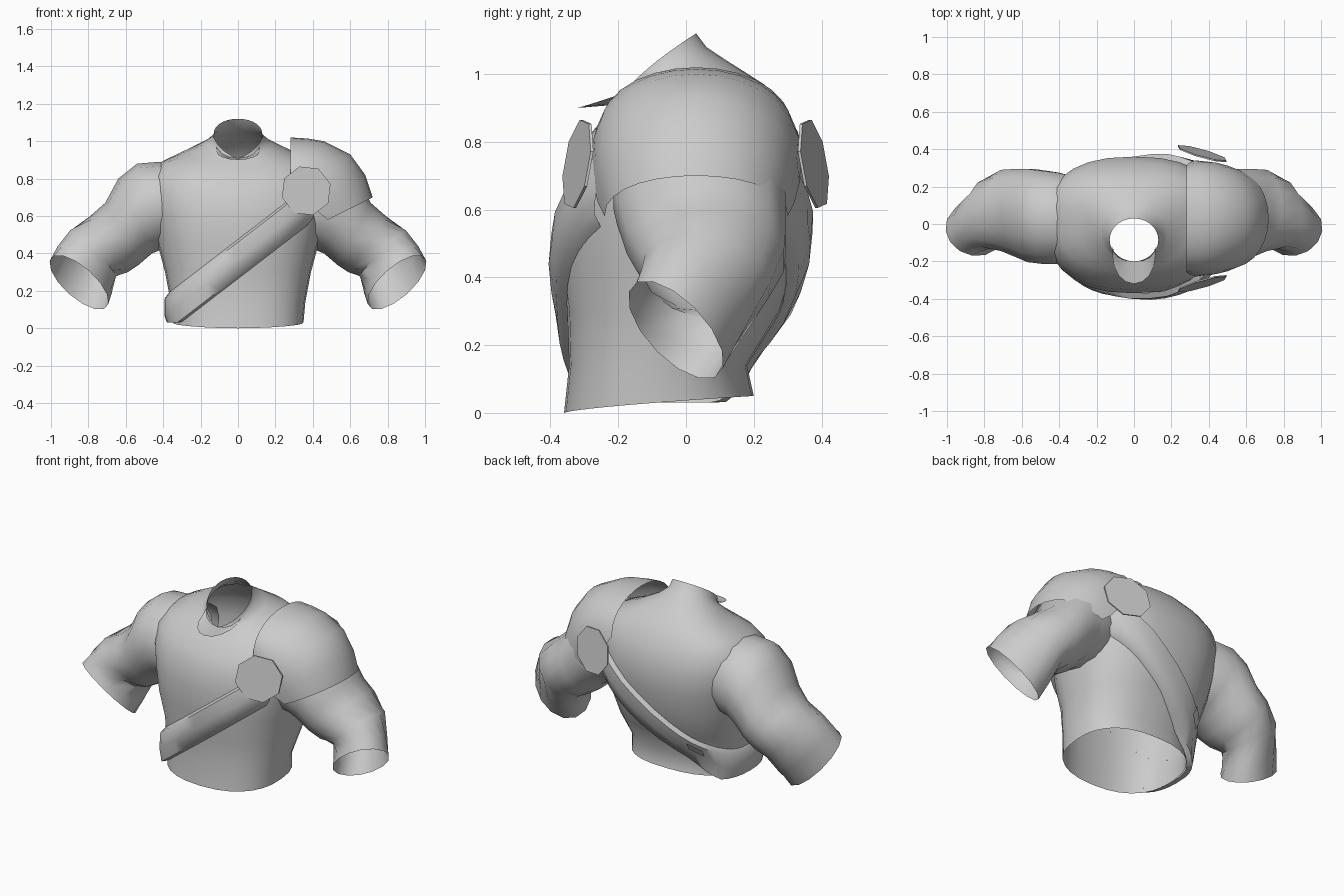
import bpy, bmesh, math
from mathutils import Vector

if "Cube" in bpy.data.objects:
    bpy.data.objects.remove(bpy.data.objects["Cube"])

mat = bpy.data.materials.new("plain_grey")
mat.diffuse_color = (0.6, 0.6, 0.6, 1)
mat.use_nodes = True
mat.node_tree.nodes["Principled BSDF"].inputs["Base Color"].default_value = mat.diffuse_color


def finish(name, bm, angle=60):
    bmesh.ops.recalc_face_normals(bm, faces=bm.faces)
    me = bpy.data.meshes.new(name)
    bm.to_mesh(me)
    bm.free()
    me.materials.append(mat)
    ob = bpy.data.objects.new(name, me)
    bpy.context.collection.objects.link(ob)
    bpy.ops.object.select_all(action='DESELECT')
    ob.select_set(True)
    bpy.context.view_layer.objects.active = ob
    bpy.ops.object.shade_smooth_by_angle(angle=math.radians(angle))
    return ob


def loft(name, rows, closed=True):
    bm = bmesh.new()
    vs = [[bm.verts.new(p) for p in r] for r in rows]
    n = len(rows[0])
    for a, b in zip(vs, vs[1:]):
        for i in range(n if closed else n - 1):
            j = (i + 1) % n
            bm.faces.new((a[i], a[j], b[j], b[i]))
    return finish(name, bm)


def power(v, e):
    return math.copysign(abs(v) ** e, v)


# Torso sections: front height, back height, half width, front y, back y
SECTIONS = [
    (0.00, 0.05, 0.35, -0.36, 0.20), (0.14, 0.14, 0.36, -0.345, 0.18),
    (0.30, 0.30, 0.39, -0.35, 0.28), (0.45, 0.45, 0.43, -0.37, 0.33),
    (0.60, 0.60, 0.46, -0.37, 0.36), (0.71, 0.72, 0.48, -0.35, 0.36),
    (0.79, 0.83, 0.47, -0.31, 0.33), (0.85, 0.91, 0.41, -0.26, 0.28),
    (0.88, 0.97, 0.30, -0.23, 0.23), (0.90, 1.04, 0.18, -0.21, 0.12),
    (0.905, 1.08, 0.135, -0.20, 0.06), (0.91, 1.12, 0.13, -0.20, 0.03)]


def section_point(sec, a, grow=0.0):
    zf, zb, hx, yf, yb = sec
    e = 0.82 if hx > 0.25 else 1.0
    s = power(math.sin(a), e)
    t = ((s + 1) / 2) ** 0.7
    return Vector(((hx + grow) * power(math.cos(a), e),
                   (yf + yb) / 2 + ((yb - yf) / 2 + grow) * s,
                   zf + (zb - zf) * t))


loft("torso", [[section_point(s, 2 * math.pi * i / 28) for i in range(28)]
               for s in SECTIONS])


# Collar tab at the throat
tab = []
for k in range(4):
    t = k / 3
    row = []
    for i in range(9):
        a = math.pi * (i / 8)
        c, s = math.cos(a), math.sin(a)
        inner = Vector((0.115 * c, -0.12 - 0.08 * s, 0.985 - 0.075 * s))
        outer = Vector((0.115 * c, -0.17 - 0.15 * s, 0.945 - 0.045 * s))
        row.append(inner.lerp(outer, t))
    tab.append(row)
loft("collar_tab", tab, closed=False)


# Arms: centre, half vector across the arm, half vector front to back
def arm_ring(top, bottom, yf, yb):
    return (((top[0] + bottom[0]) / 2, (yf + yb) / 2, (top[1] + bottom[1]) / 2),
            ((top[0] - bottom[0]) / 2, 0, (top[1] - bottom[1]) / 2),
            (0, (yb - yf) / 2, 0))


ARM = [arm_ring((0.27, 0.88), (0.34, 0.46), -0.20, 0.25),
       arm_ring((0.42, 0.89), (0.38, 0.42), -0.22, 0.28),
       arm_ring((0.54, 0.88), (0.41, 0.42), -0.22, 0.29),
       arm_ring((0.64, 0.80), (0.46, 0.40), -0.21, 0.30),
       arm_ring((0.71, 0.67), (0.53, 0.34), -0.18, 0.30),
       arm_ring((0.79, 0.60), (0.59, 0.30), -0.15, 0.295),
       ((0.775, 0.06, 0.40), (0.125, 0.02, 0.12), (-0.02, 0.19, -0.04)),
       ((0.82, 0.01, 0.31), (0.14, 0.04, 0.10), (-0.04, 0.155, -0.09)),
       ((0.85, -0.03, 0.245), (0.15, 0.055, 0.065), (-0.05, 0.13, -0.13))]

for side, name in ((1, "left_arm"), (-1, "right_arm")):
    rows = []
    for c, u, v in ARM:
        row = []
        for i in range(14):
            a = 2 * math.pi * i / 14
            p = Vector(c) + Vector(u) * math.cos(a) + Vector(v) * math.sin(a)
            row.append((side * p.x, p.y, p.z))
        rows.append(row)
    loft(name, rows)


# Sash wrapped around the torso on a slanted plane
def body_at(z, a, grow):
    for lo, hi in zip(SECTIONS, SECTIONS[1:]):
        p, q = section_point(lo, a, grow), section_point(hi, a, grow)
        if z <= q.z:
            break
    t = max(0.0, min(1.0, (z - p.z) / (q.z - p.z)))
    return p.lerp(q, t)


def sash_point(a, off, grow):
    z = 0.37
    for _ in range(12):
        p = body_at(z, a, grow)
        z = 0.5 * z + 0.5 * max(0.03, 0.37 + 0.77 * p.x + off)
    return Vector((p.x, p.y, z))


rows = []
for i in range(33):
    a = math.radians(-38 - 284 * i / 32)
    rows.append([sash_point(a, o, g) for o, g in
                 ((-0.105, 0.0), (-0.09, 0.03), (0, 0.04), (0.09, 0.03), (0.105, 0.0))])
loft("sash", rows, closed=False)

# Small strap end on the back of the sash
rows = []
for d in (114, 118, 122, 126):
    rows.append([sash_point(math.radians(d), o, 0.046) for o in (0.03, 0.08)])
loft("sash_tail", rows, closed=False)

# Shoulder plate: top x, top z, end x, end z, half depth
PLATE = [(0.28, 1.02, 0.28, 0.82, 0.285), (0.37, 1.015, 0.30, 0.78, 0.30),
         (0.46, 1.00, 0.33, 0.74, 0.31), (0.60, 0.93, 0.38, 0.68, 0.305),
         (0.68, 0.82, 0.43, 0.62, 0.29), (0.72, 0.70, 0.48, 0.58, 0.27)]
rows = []
for xt, zt, xe, ze, hy in PLATE:
    row = []
    for i in range(15):
        b = math.pi * (i / 14 - 0.5)
        c = math.cos(b) ** 0.85 if 0 < i < 14 else 0.0
        row.append((xe + (xt - xe) * c, 0.03 + hy * math.sin(b), ze + (zt - ze) * c))
    rows.append(row)
loft("shoulder_plate", rows, closed=False)

# Octagonal discs front and back of the shoulder
for name, y, s in (("front_disc", -0.315, -1), ("back_disc", 0.372, 1)):
    bm = bmesh.new()
    rim = []
    for i in range(8):
        a = math.pi * (i + 0.35) / 4
        x, z = 0.135 * math.cos(a), 0.135 * math.sin(a)
        rim.append(bm.verts.new((0.365 + x, y - s * (0.28 * x + 0.15 * z), 0.735 + z)))
    face = bm.faces.new(rim)
    ext = bmesh.ops.extrude_face_region(bm, geom=[face])
    for v in ext["geom"]:
        if isinstance(v, bmesh.types.BMVert):
            v.co.y += s * 0.008
    finish(name, bm, 30)
